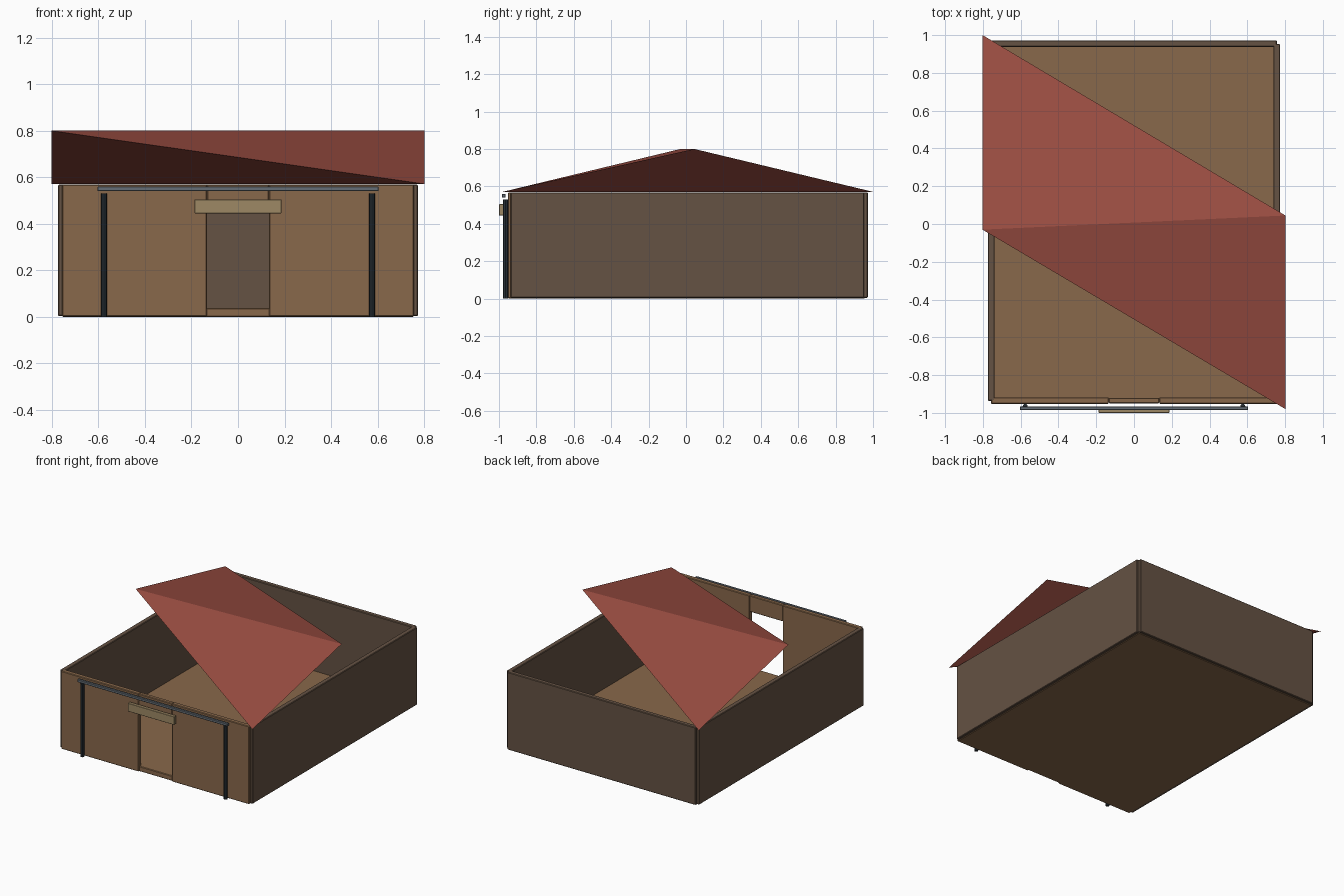
import bpy, bmesh
from mathutils import Matrix

if "Cube" in bpy.data.objects:
    bpy.data.objects.remove(bpy.data.objects["Cube"])


def material(name, color):
    m = bpy.data.materials.new(name)
    m.diffuse_color = (*color, 1)
    m.use_nodes = True
    m.node_tree.nodes["Principled BSDF"].inputs["Base Color"].default_value = m.diffuse_color
    return m


WOOD = material("wood", (0.25, 0.14, 0.07))
WALL = material("dark_wall", (0.13, 0.085, 0.057))
ROOF = material("roof_red", (0.33, 0.075, 0.055))
POST = material("dark_metal", (0.02, 0.028, 0.036))
RAIL = material("grey_metal", (0.13, 0.155, 0.18))
SIGN = material("pale_wood", (0.34, 0.25, 0.13))


def finish(name, bm, mat):
    bmesh.ops.recalc_face_normals(bm, faces=bm.faces)
    me = bpy.data.meshes.new(name)
    bm.to_mesh(me)
    bm.free()
    me.materials.append(mat)
    ob = bpy.data.objects.new(name, me)
    bpy.context.collection.objects.link(ob)
    return ob


def box(name, x, y, z, mat, bevel=0.004):
    """Bevelled box from (min, max) ranges."""
    bm = bmesh.new()
    size = [b - a for a, b in (x, y, z)]
    mid = [(a + b) / 2 for a, b in (x, y, z)]
    bmesh.ops.create_cube(bm, size=1, matrix=Matrix.Translation(mid) @ Matrix.Diagonal((*size, 1)))
    ob = finish(name, bm, mat)
    mod = ob.modifiers.new("Bevel", 'BEVEL')
    mod.width, mod.segments = bevel, 1
    return ob


# Floor slab and back wall
box("floor", (-0.755, 0.755), (-0.94, 0.955), (0, 0.037), WOOD)
box("back_wall", (-0.757, 0.757), (0.938, 0.972), (0.004, 0.568), WALL)

# Side walls, front wall panels and posts, mirrored left and right
for side, s in (("left", -1), ("right", 1)):
    def span(a, b):
        return tuple(sorted((s * a, s * b)))
    box(side + "_wall", span(0.738, 0.774), (-0.937, 0.953), (0.004, 0.568), WALL)
    box(side + "_front_wall", span(0.134, 0.757), (-0.952, -0.918), (0.002, 0.568), WOOD)
    bm = bmesh.new()
    bmesh.ops.create_cone(bm, cap_ends=True, segments=8, radius1=0.0135, radius2=0.0135,
                          depth=0.53, matrix=Matrix.Translation((s * 0.576, -0.965, 0.265)))
    finish(side + "_post", bm, POST)

# Wall above the doorway, sign board and front rail
box("door_lintel", (-0.134, 0.134), (-0.95, -0.92), (0.45, 0.568), WOOD)
box("sign_board", (-0.187, 0.187), (-1.0, -0.975), (0.445, 0.505), SIGN, 0.002)
box("front_rail", (-0.604, 0.604), (-0.985, -0.965), (0.54, 0.56), RAIL, 0.003)

# Twisted roof: a closed four-cornered solid with a skewed ridge
bm = bmesh.new()
corners = [bm.verts.new(c) for c in ((-0.802, -0.03, 0.8), (0.802, 0.045, 0.8),
                                     (0.802, -0.98, 0.571), (-0.802, 1.0, 0.571))]
for i in range(4):
    bm.faces.new([v for j, v in enumerate(corners) if j != i])
finish("roof", bm, ROOF)
